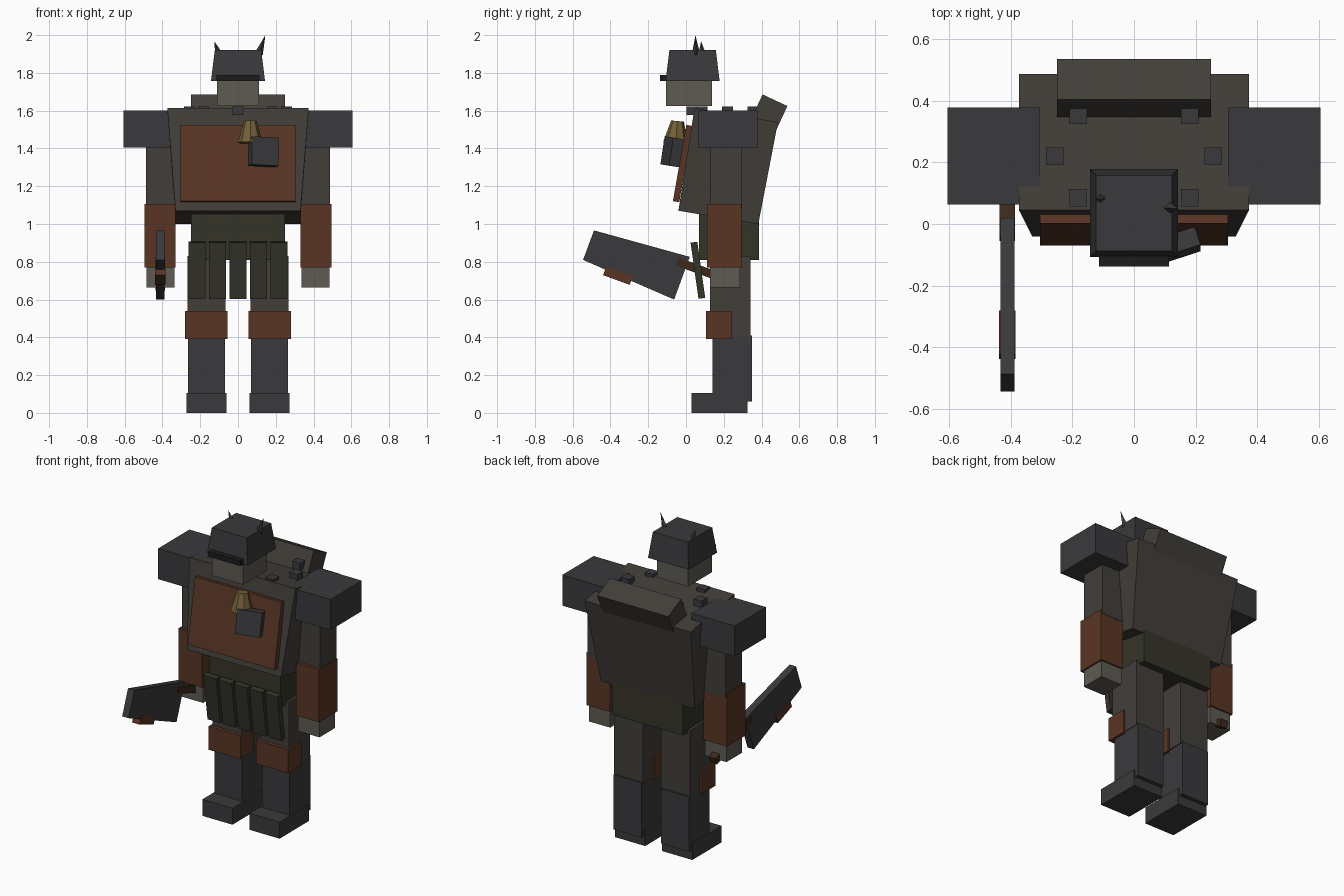
import bpy, bmesh
from math import radians
from mathutils import Vector, Matrix, Euler

if "Cube" in bpy.data.objects:
    bpy.data.objects.remove(bpy.data.objects["Cube"])

COLOURS = {
    "metal": (0.042, 0.042, 0.046, 1),
    "cloth": (0.055, 0.049, 0.042, 1),
    "strap": (0.035, 0.034, 0.022, 1),
    "rust": (0.10, 0.036, 0.018, 1),
    "wood": (0.045, 0.022, 0.012, 1),
    "flesh": (0.11, 0.105, 0.085, 1),
    "brass": (0.17, 0.115, 0.04, 1),
    "black": (0.012, 0.012, 0.012, 1),
}
mats = {}
for key, col in COLOURS.items():
    mats[key] = bpy.data.materials.new(key)
    mats[key].diffuse_color = col


def finish(name, bm, mat):
    bmesh.ops.recalc_face_normals(bm, faces=bm.faces)
    me = bpy.data.meshes.new(name)
    bm.to_mesh(me)
    bm.free()
    me.materials.append(mats[mat])
    ob = bpy.data.objects.new(name, me)
    bpy.context.collection.objects.link(ob)
    return ob


def box(name, mat, x, y, z, rot=(0, 0, 0), top=(1, 1)):
    """Box from (min, max) ranges, optionally tapered at the top and turned about its centre."""
    lo, hi = Vector((x[0], y[0], z[0])), Vector((x[1], y[1], z[1]))
    size, mid = hi - lo, (hi + lo) / 2
    bm = bmesh.new()
    bmesh.ops.create_cube(bm, size=1)
    for v in bm.verts:
        if v.co.z > 0:
            v.co.x *= top[0]
            v.co.y *= top[1]
        v.co = Vector(a * b for a, b in zip(v.co, size))
    turn = Euler([radians(a) for a in rot]).to_matrix().to_4x4()
    bm.transform(Matrix.Translation(mid) @ turn)
    return finish(name, bm, mat)


def centred(name, mat, c, s, rot=(0, 0, 0)):
    return box(name, mat, *[(a - b / 2, a + b / 2) for a, b in zip(c, s)], rot=rot)


def pair(name, mat, x, y, z):
    box("left_" + name, mat, x, y, z)
    box("right_" + name, mat, (-x[1], -x[0]), y, z)


def side_prism(name, mat, profile, x0, x1):
    """Side profile of (y, z, width factor) points joined between two x positions."""
    bm = bmesh.new()
    mid, half = (x0 + x1) / 2, (x1 - x0) / 2
    rings = [[bm.verts.new((mid + s * half * w, y, z)) for y, z, w in profile] for s in (-1, 1)]
    n = len(profile)
    for ring in rings:
        bm.faces.new(ring)
    for i in range(n):
        j = (i + 1) % n
        bm.faces.new((rings[0][i], rings[0][j], rings[1][j], rings[1][i]))
    return finish(name, bm, mat)


def cone(name, mat, base, tip, r0, r1, sides):
    base, tip = Vector(base), Vector(tip)
    axis = tip - base
    bm = bmesh.new()
    bmesh.ops.create_cone(bm, cap_ends=True, segments=sides, radius1=r0, radius2=r1, depth=axis.length)
    turn = Vector((0, 0, 1)).rotation_difference(axis).to_matrix().to_4x4()
    bm.transform(Matrix.Translation((base + tip) / 2) @ turn)
    return finish(name, bm, mat)


# Legs
pair("foot", "metal", (0.06, 0.272), (0.03, 0.325), (0, 0.105))
pair("shin", "metal", (0.07, 0.265), (0.14, 0.35), (0.06, 0.41))
pair("thigh", "cloth", (0.065, 0.268), (0.128, 0.342), (0.40, 0.83))
pair("knee_pad", "rust", (0.055, 0.28), (0.105, 0.24), (0.39, 0.54))

# Pelvis and hanging skirt straps
box("pelvis", "strap", (-0.25, 0.25), (0.07, 0.387), (0.81, 1.06))
for i in range(5):
    centred(f"skirt_strap_{i + 1}", "strap", ((i - 2) * 0.108, 0.063, 0.755), (0.09, 0.036, 0.30), (8, 0, 0))

# Leaning torso, chest plate and hump
side_prism("torso", "cloth", [(-0.04, 1.07, 0.885), (0.383, 1.0, 0.885), (0.487, 1.54, 1), (0.045, 1.613, 1)],
           -0.374, 0.374)
centred("chest_plate", "rust", (0, -0.017, 1.32), (0.61, 0.034, 0.41), (-10, 0, 0))
centred("back_hump", "cloth", (0, 0.436, 1.58), (0.5, 0.145, 0.166), (-25, 0, 0))

# Ring of collar studs
for i in range(8):
    d = Matrix.Rotation(radians(45 * i), 2) @ Vector((1, 0))
    centred(f"collar_stud_{i + 1}", "metal", (0.257 * d.x, 0.22 + 0.19 * d.y, 1.6), (0.057, 0.057, 0.045))

# Head, helmet, visor and horns
box("face", "flesh", (-0.11, 0.11), (-0.105, 0.137), (1.625, 1.78))
box("helmet", "metal", (-0.143, 0.143), (-0.108, 0.178), (1.757, 1.92), top=(0.86, 0.86))
box("visor", "black", (-0.113, 0.113), (-0.138, -0.095), (1.757, 1.79))
cone("left_horn", "metal", (0.11, 0.053, 1.9), (0.145, 0.05, 2.0), 0.022, 0.0, 4)
cone("right_horn", "metal", (-0.102, 0.085, 1.9), (-0.125, 0.08, 1.967), 0.02, 0.0, 4)

# Arms
pair("shoulder_plate", "metal", (0.305, 0.607), (0.063, 0.378), (1.405, 1.6))
pair("upper_arm", "cloth", (0.325, 0.487), (0.13, 0.297), (1.08, 1.45))
pair("forearm", "rust", (0.33, 0.495), (0.11, 0.295), (0.77, 1.105))
pair("hand", "flesh", (0.335, 0.485), (0.127, 0.285), (0.665, 0.80))

# Chest trinkets
cone("bell", "brass", (0.065, -0.055, 1.43), (0.065, -0.045, 1.545), 0.066, 0.034, 8)
centred("chest_pouch", "metal", (0.135, -0.072, 1.382), (0.15, 0.062, 0.15), (-8, 3, 18))

# Cleaver held in the right hand
side_prism("cleaver_blade", "metal", [(-0.487, 0.966, 1), (-0.545, 0.81, 1), (-0.063, 0.60, 1), (0.02, 0.826, 1)],
           -0.434, -0.389)
centred("cleaver_handle", "wood", (-0.412, 0.135, 0.735), (0.05, 0.39, 0.045), (-20, 0, 0))
centred("blade_rust_patch", "rust", (-0.412, -0.36, 0.727), (0.054, 0.15, 0.05), (-20, 0, 0))

for m in bpy.data.materials:
    if m.users and not m.is_grease_pencil:
        m.use_nodes = True
        m.node_tree.nodes["Principled BSDF"].inputs["Base Color"].default_value = m.diffuse_color
